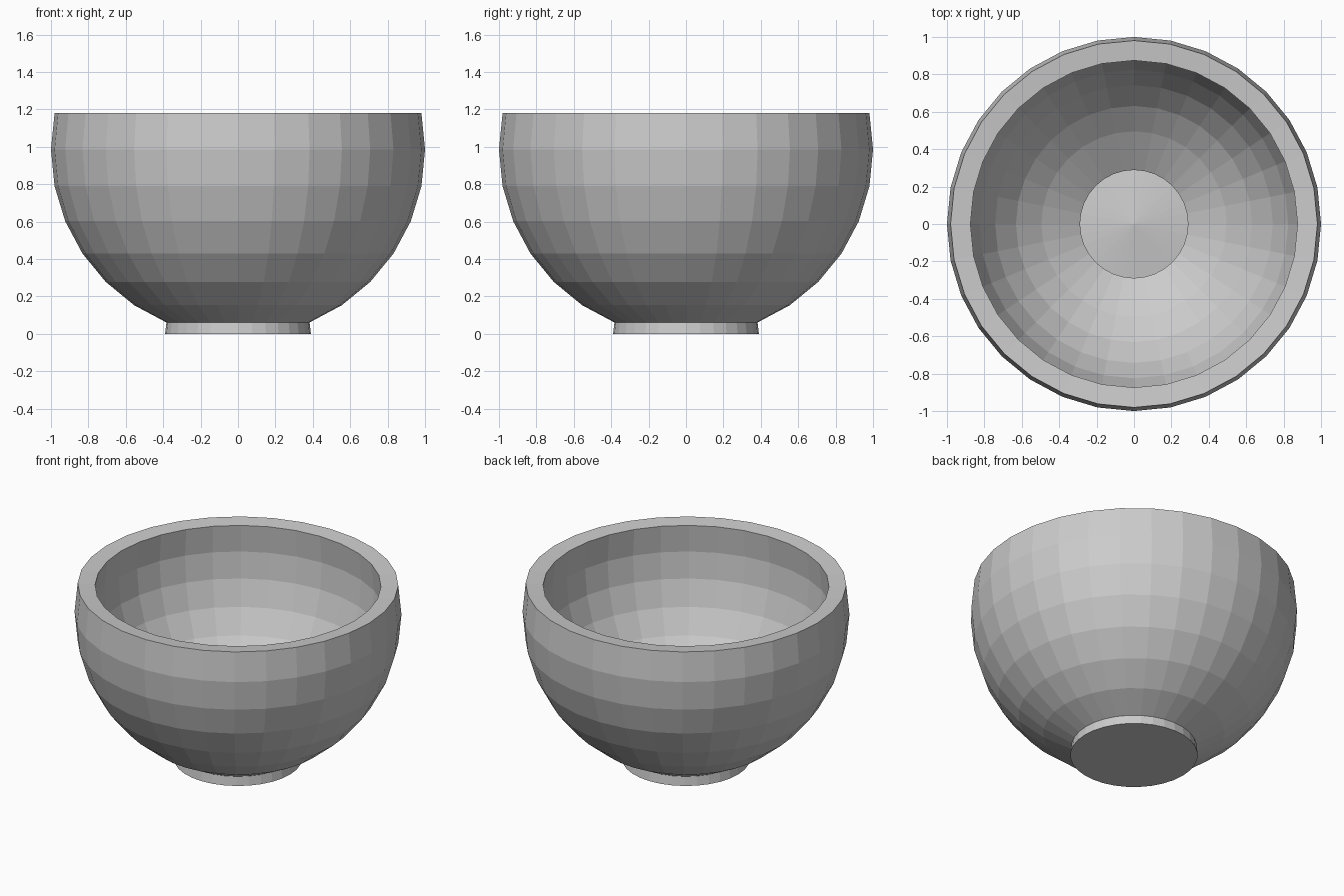
import bpy
import bmesh
from math import cos, sin, pi, tau
from mathutils import Vector

SEGMENTS = 32
STEP = tau / SEGMENTS
CENTRE_Z = 0.985
WALL = 0.107

cube = bpy.data.objects.get("Cube")
if cube:
    bpy.data.objects.remove(cube, do_unlink=True)

# Plain grey material
grey = bpy.data.materials.new("plain_grey")
grey.use_nodes = True
colour = (0.6, 0.6, 0.6, 1.0)
grey.diffuse_color = colour
for node in grey.node_tree.nodes:
    if node.type == 'BSDF_PRINCIPLED':
        node.inputs["Base Color"].default_value = colour

# Outer profile: flat base, short foot, then a round bowl wall up to the rim
profile = [Vector((0, 0, 0)), Vector((0.39, 0, 0))]
for ring in range(-6, 2):
    a = ring * STEP
    profile.append(Vector((cos(a), 0, CENTRE_Z + sin(a))))

# Lathe the profile into an open shell
bm = bmesh.new()
verts = [bm.verts.new(p) for p in profile]
edges = [bm.edges.new(pair) for pair in zip(verts, verts[1:])]
bmesh.ops.spin(bm, geom=verts + edges, cent=(0, 0, 0), axis=(0, 0, 1),
               angle=tau, steps=SEGMENTS)
bmesh.ops.remove_doubles(bm, verts=bm.verts[:], dist=0.0005)
bmesh.ops.recalc_face_normals(bm, faces=bm.faces[:])

# Make sure the shell faces outwards
bm.normal_update()
base = min(bm.faces, key=lambda f: f.calc_center_median().z)
if base.normal.z > 0:
    bmesh.ops.reverse_faces(bm, faces=bm.faces[:])

mesh = bpy.data.meshes.new("bowl")
bm.to_mesh(mesh)
bm.free()
mesh.materials.append(grey)
bowl = bpy.data.objects.new("bowl", mesh)
bpy.context.collection.objects.link(bowl)

# Wall thickness, growing inwards
solid = bowl.modifiers.new("wall_thickness", 'SOLIDIFY')
solid.thickness = WALL
solid.offset = -1
